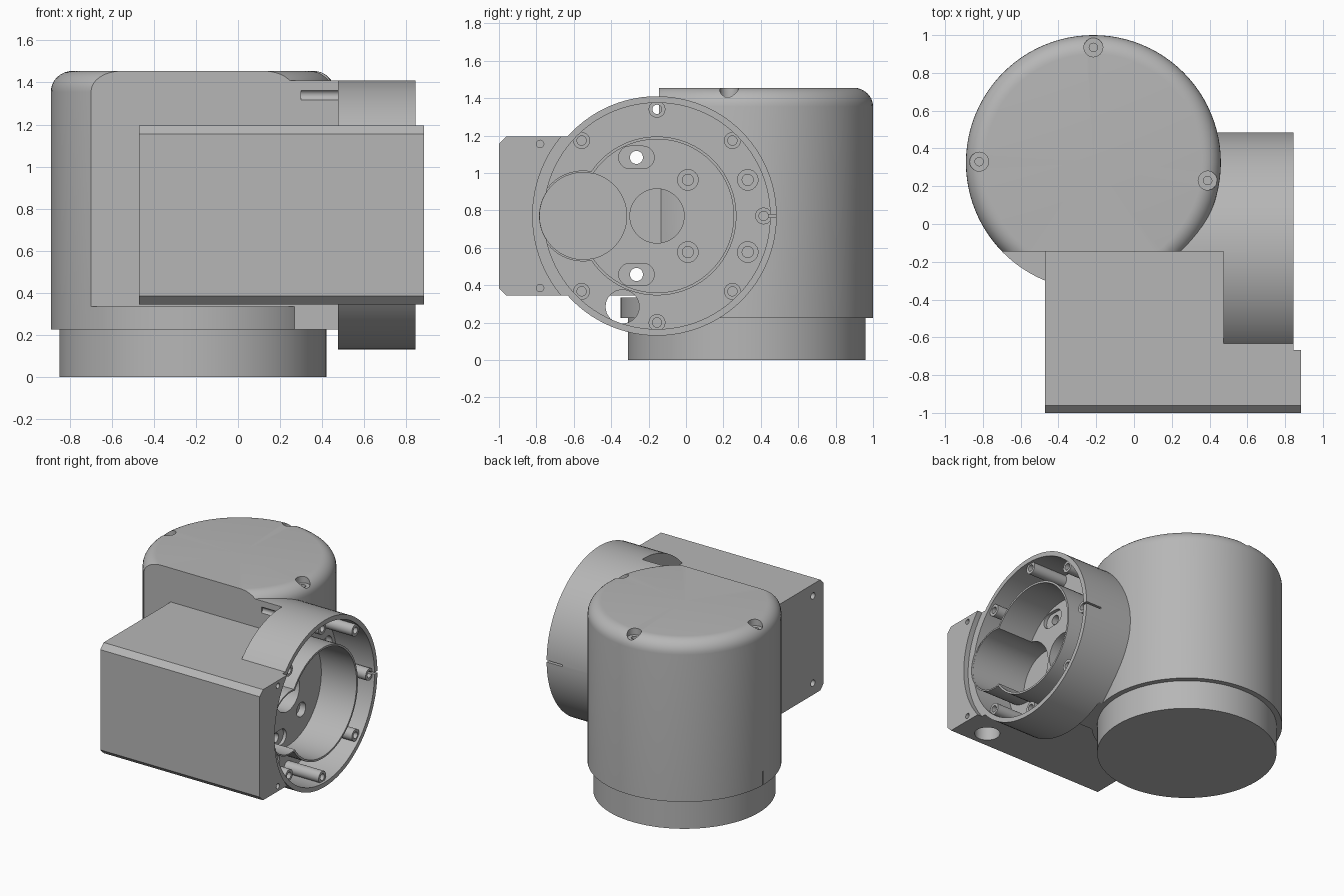
import bpy, bmesh, math
from mathutils import Matrix, Vector

if "Cube" in bpy.data.objects:
    bpy.data.objects.remove(bpy.data.objects["Cube"], do_unlink=True)

grey = bpy.data.materials.new("plain_grey")
grey.use_nodes = True
GREY = (0.47, 0.47, 0.47, 1)
grey.diffuse_color = GREY
grey.node_tree.nodes["Principled BSDF"].inputs["Base Color"].default_value = GREY

JY, JZ = -0.155, 0.77          # axis of the side joint
BX, BY = -0.215, 0.325         # axis of the upright body


def finish(name, bm):
    bmesh.ops.recalc_face_normals(bm, faces=bm.faces)
    mesh = bpy.data.meshes.new(name)
    bm.to_mesh(mesh)
    bm.free()
    mesh.materials.append(grey)
    obj = bpy.data.objects.new(name, mesh)
    bpy.context.collection.objects.link(obj)
    return obj


def block(lo, hi, name="cutter"):
    bm = bmesh.new()
    bmesh.ops.create_cube(bm, size=1)
    lo, hi = Vector(lo), Vector(hi)
    for v in bm.verts:
        v.co = (lo + hi) / 2 + v.co * (hi - lo)
    return finish(name, bm)


def rod(center, r, a, b, axis="X", seg=32, name="cutter"):
    """Cylinder from a to b on an axis; center holds the other two coordinates."""
    bm = bmesh.new()
    bmesh.ops.create_cone(bm, cap_ends=True, segments=seg, radius1=r, radius2=r, depth=b - a)
    mid = (a + b) / 2
    if axis == "X":
        m = Matrix.Translation((mid, *center)) @ Matrix.Rotation(math.pi / 2, 4, "Y")
    else:
        m = Matrix.Translation((*center, mid))
    bmesh.ops.transform(bm, matrix=m, verts=bm.verts)
    return finish(name, bm)


def combine(obj, operation, tools):
    """Apply booleans one by one and discard the tools."""
    for tool in tools:
        mod = obj.modifiers.new("cut", "BOOLEAN")
        mod.operation, mod.solver, mod.object = operation, "EXACT", tool
        dg = bpy.context.evaluated_depsgraph_get()
        mesh = bpy.data.meshes.new_from_object(obj.evaluated_get(dg))
        obj.modifiers.clear()
        obj.data = mesh
        bpy.data.objects.remove(tool, do_unlink=True)


def cut(obj, *tools):
    combine(obj, "DIFFERENCE", tools)


def add(obj, *tools):
    combine(obj, "UNION", tools)


# Upright body: turned profile with a collar and a rounded top
R, TOP, FILLET = 0.675, 1.455, 0.1
profile = [(0, 0), (0.635, 0), (0.635, 0.225), (R, 0.225)]
for i in range(9):
    t = i / 8 * math.pi / 2
    profile.append((R - FILLET + FILLET * math.cos(t), TOP - FILLET + FILLET * math.sin(t)))
profile.append((0, TOP))
bm = bmesh.new()
pts = [bm.verts.new((BX + r, BY, z)) for r, z in profile]
edges = [bm.edges.new(p) for p in zip(pts, pts[1:])]
bmesh.ops.spin(bm, geom=pts + edges, cent=(BX, BY, 0), axis=(0, 0, 1),
               angle=math.tau, steps=96, use_merge=False)
bmesh.ops.remove_doubles(bm, verts=bm.verts, dist=0.0005)
body = finish("upright_body", bm)
cut(body, block((-1.2, -1, 0.335), (1, -0.145, 2)),
    block((-1, 0.33, 0.2), (-0.87, 0.342, 0.33)))
for p in [(-0.215, 0.935), (-0.82, 0.33), (0.39, 0.23)]:   # screw counterbores
    cut(body, rod(p, 0.05, 1.405, 1.6, "Z"), rod(p, 0.022, 1.3, 1.6, "Z"))

# Side joint: shallow cup on a horizontal axis, running into the body
FLOOR, RIM = 0.53, 0.845
LOBE = (-0.55, JZ)
joint = rod((JY, JZ), 0.64, 0.0, RIM, seg=96, name="side_joint")
cut(joint, block((-0.5, -1, 0), (0.475, -0.145, 2)),
    block((-0.5, -1, -0.5), (0.475, 1, 0.225)),
    rod((JY, JZ), 0.605, FLOOR, 1, seg=96))

# Keyhole-shaped inner wall
collar = rod((JY, JZ), 0.425, FLOOR - 0.02, 0.83, seg=64, name="inner_wall")
add(collar, rod(LOBE, 0.243, FLOOR - 0.02, 0.831, seg=64))
cut(collar, rod((JY, JZ), 0.41, 0.4, 1, seg=64), rod(LOBE, 0.232, 0.4, 1, seg=64))
cut(joint, rod(LOBE, 0.233, 0.45, 1, seg=64))

# Screw posts around the rim
for k in range(8):
    if k == 4:
        continue
    a = k * math.pi / 4
    p = (JY + 0.57 * math.cos(a), JZ + 0.57 * math.sin(a))
    add(joint, rod(p, 0.045, FLOOR - 0.02, 0.825, seg=24))
    cut(joint, rod(p, 0.025, 0.3 if k == 2 else 0.6, 1, seg=16))

# Floor holes, slots, centre bore, cable opening and locating slit
for s in (-1, 1):
    for y in (0.01, 0.33):
        p = (y, JZ + s * 0.193)
        cut(joint, rod(p, 0.055, FLOOR - 0.05, 0.6, seg=24), rod(p, 0.03, 0.4, 0.6, seg=16))
    z = JZ + s * 0.313
    cut(joint, block((0.505, -0.3, z - 0.06), (0.6, -0.23, z + 0.06)),
        rod((-0.3, z), 0.06, 0.505, 0.6), rod((-0.23, z), 0.06, 0.505, 0.6),
        rod((-0.265, z), 0.035, 0.3, 0.7))
cut(joint, rod((JY, JZ), 0.145, 0.28, 0.6, seg=48),
    rod((-0.34, 0.285), 0.09, 0.4, 0.6),
    block((0.71, 0.4, 0.763), (0.9, 0.6, 0.777)))

# Front housing: long box with chamfered front edges, hollowed for the joint
housing = block((-0.47, -1, 0.345), (0.885, -0.14, 1.195), "front_housing")
bm = bmesh.new()
bm.from_mesh(housing.data)
front = [e for e in bm.edges if all(v.co.y < -0.9 for v in e.verts)
         and abs(e.verts[0].co.x - e.verts[1].co.x) > 1]
bmesh.ops.bevel(bm, geom=front, offset=0.04, segments=1, affect="EDGES")
bm.to_mesh(housing.data)
bm.free()
cut(housing, rod((JY, JZ), 0.632, 0.478, 1, seg=96),
    rod((JY, JZ), 0.665, RIM, 1, seg=96),
    rod(LOBE, 0.233, 0.36, 1, seg=64),
    rod((JY, JZ), 0.145, 0.28, 0.6, seg=48),
    rod((-0.34, 0.285), 0.09, 0.4, 0.6),
    rod((0.66, -0.83), 0.09, 0.2, 0.5, "Z"))
for s in (-1, 1):
    cut(housing, rod((-0.265, JZ + s * 0.313), 0.035, -0.6, 0.6),
        rod((-0.78, JZ + s * 0.385), 0.02, 0.8, 1, seg=16),
        rod((-0.87, JZ + s * 0.335), 0.025, -0.6, -0.37, seg=16))

# Smooth curved walls, keep edges sharp
bpy.ops.object.select_all(action="DESELECT")
for obj in (body, joint, collar, housing):
    obj.select_set(True)
bpy.context.view_layer.objects.active = body
bpy.ops.object.shade_smooth_by_angle(angle=math.radians(30))
